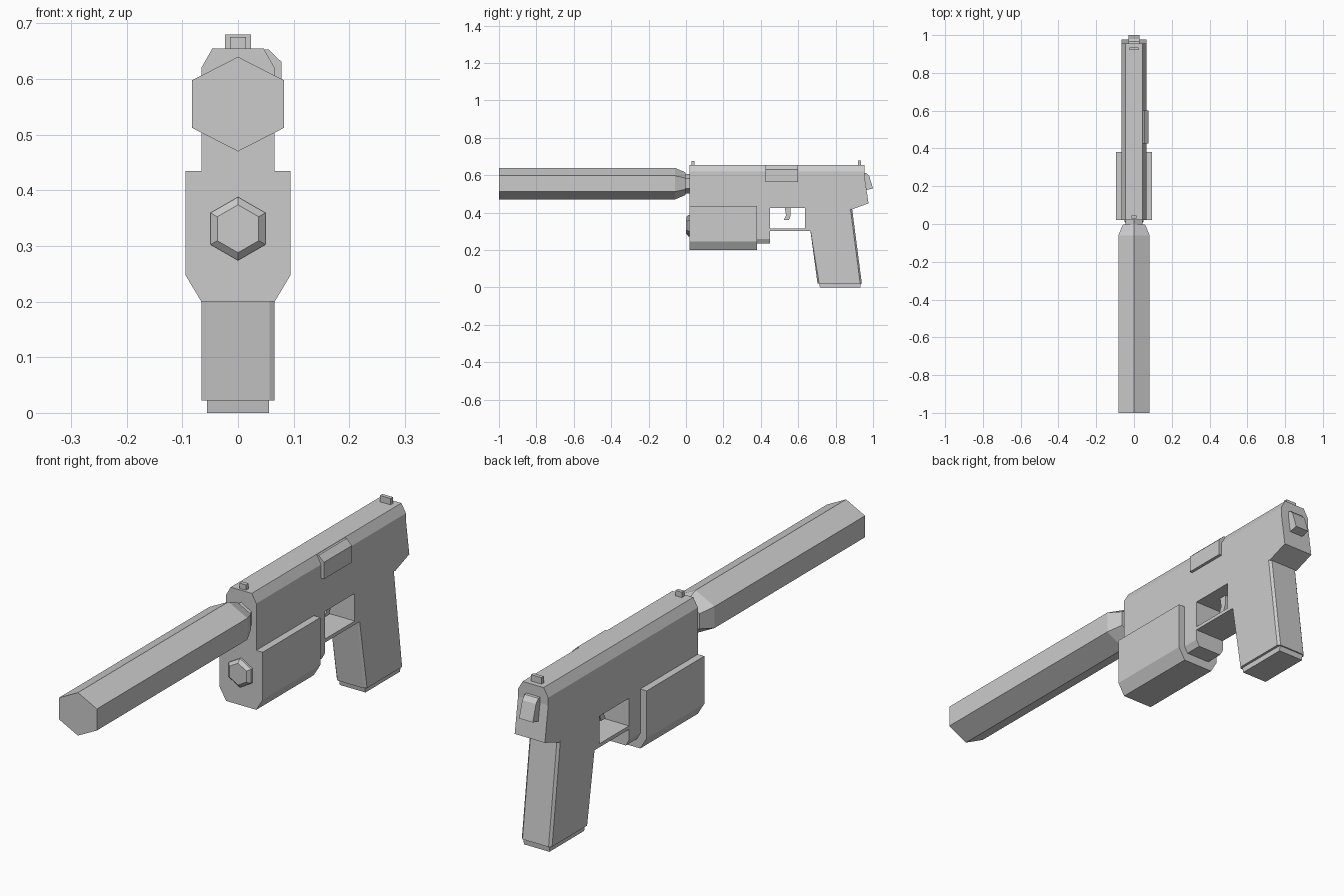
import bpy, bmesh, math
from mathutils import Vector

if "Cube" in bpy.data.objects:
    bpy.data.objects.remove(bpy.data.objects["Cube"])


def finish(name, bm):
    bmesh.ops.recalc_face_normals(bm, faces=bm.faces)
    mesh = bpy.data.meshes.new(name)
    bm.to_mesh(mesh)
    bm.free()
    ob = bpy.data.objects.new(name, mesh)
    bpy.context.collection.objects.link(ob)
    return ob


def loft(rings):
    """Solid through rings of equal point count, capped at both ends."""
    bm = bmesh.new()
    vs = [[bm.verts.new(p) for p in r] for r in rings]
    n = len(vs[0])
    for a, b in zip(vs, vs[1:]):
        for i in range(n):
            j = (i + 1) % n
            bm.faces.new((a[i], a[j], b[j], b[i]))
    bm.faces.new(vs[0])
    bm.faces.new(vs[-1])
    bmesh.ops.recalc_face_normals(bm, faces=bm.faces)
    return bm


def side(profile, half):
    """Extrude a (y, z) profile across x."""
    return loft([[(x, y, z) for y, z in profile] for x in (-half, half)])


def along(section, y0, y1):
    """Extrude an (x, z) section along y."""
    return loft([[(x, y, z) for x, z in section] for y in (y0, y1)])


def box(half, y0, y1, z0, z1):
    return side([(y0, z0), (y1, z0), (y1, z1), (y0, z1)], half)


def hexagon(y, r, zc, stretch=1.0):
    return [(r * stretch * math.sin(i * math.pi / 3), y,
             zc + r * math.cos(i * math.pi / 3)) for i in range(6)]


def chop(bm, x, z, nx, nz):
    """Cut matching chamfers on the left and right sides."""
    for s in (-1, 1):
        geom = bm.verts[:] + bm.edges[:] + bm.faces[:]
        cut = bmesh.ops.bisect_plane(bm, geom=geom, plane_co=Vector((s * x, 0, z)),
                                     plane_no=Vector((s * nx, 0, nz)), clear_outer=True)
        edges = [e for e in cut["geom_cut"] if isinstance(e, bmesh.types.BMEdge)]
        bmesh.ops.contextual_create(bm, geom=edges)


# Slide and frame
bm = side([(.02, .655), (.955, .655), (.955, .59), (.976, .45), (.886, .417),
           (.87, .425), (.45, .425), (.45, .235), (.02, .235)], .066)
chop(bm, .066, .62, .035, .02)
chop(bm, .066, .26, .025, -.014)
finish("slide_and_frame", bm)

# Grip with chamfered front and rear corners
bm = side([(.635, .43), (.887, .43), (.94, .022), (.703, .022),
           (.664, .312), (.635, .312)], .066)
long_edges = [e for e in bm.edges if abs(e.verts[0].co.z - e.verts[1].co.z) > .2]
bmesh.ops.bevel(bm, geom=long_edges, offset=.009, segments=1, affect='EDGES')
finish("grip", bm)
finish("magazine_base", side([(.712, .025), (.935, .025), (.933, 0), (.716, 0)], .056))

# Trigger and guard
finish("trigger_guard", box(.066, .445, .67, .302, .316))
finish("trigger", side([(.528, .43), (.56, .43), (.56, .385), (.55, .36),
                        (.522, .36), (.535, .385)], .014))

# Under-barrel lamp housing and its lens
half = [(.094, .435), (.094, .247), (.066, .2)]
finish("lamp_housing", along(half + [(-x, z) for x, z in reversed(half)], .02, .38))
finish("lamp_lens", loft([hexagon(.025, .057, .331), hexagon(.012, .057, .331),
                          hexagon(.0, .043, .331)]))

# Suppressor and barrel
w = .083 / (.085 * math.sin(math.pi / 3))
finish("suppressor", loft([hexagon(y, r, .555, w) for y, r in
                           ((-1, .085), (-.06, .085), (-.002, .06))]))
finish("barrel", loft([hexagon(-.01, .053, .555), hexagon(.03, .053, .555)]))

# Ejection port cover on the right side
finish("ejection_port", along([(.03, .6), (.03, .6545), (.055, .653), (.078, .631),
                               (.078, .565), (.06, .565)], .425, .6))

# Sights and hammer
finish("front_sight", box(.014, .03, .046, .65, .676))
finish("rear_sight", box(.023, .92, .935, .65, .68))
finish("hammer", side([(.94, .615), (.965, .612), (.98, .595), (1.0, .53),
                       (.96, .52), (.94, .52)], .03))
